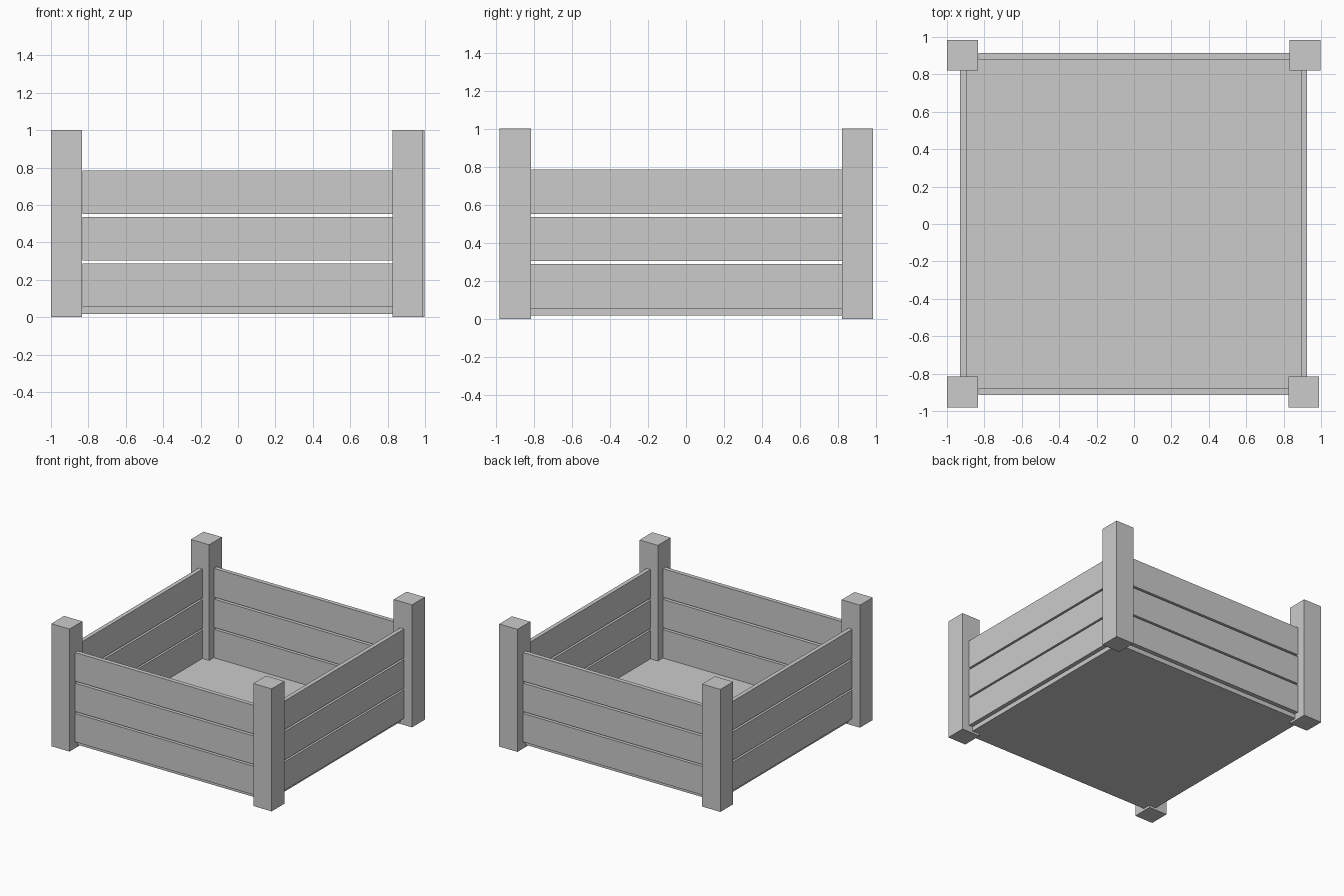
import bpy

if "Cube" in bpy.data.objects:
    bpy.data.objects.remove(bpy.data.objects["Cube"])


def box(name, x, y, z):
    """Axis-aligned box from (min, max) ranges."""
    bpy.ops.mesh.primitive_cube_add(size=1, location=[(a + b) / 2 for a, b in (x, y, z)])
    ob = bpy.context.object
    ob.name = name
    ob.scale = [b - a for a, b in (x, y, z)]
    bpy.ops.object.transform_apply(location=False, rotation=False, scale=True)
    return ob


# Corner posts, set very slightly unevenly like hand-built timber
POST = 0.165
for name, x, y in (("front_left_post", -1.0, -0.98), ("front_right_post", 0.825, -0.98),
                   ("back_left_post", -1.0, 0.82), ("back_right_post", 0.832, 0.82)):
    box(name, (x, x + POST), (y, y + POST), (0, 1))

# Three rows of planks on each side
for row, z in enumerate(((0.055, 0.288), (0.303, 0.535), (0.551, 0.785)), 1):
    box(f"front_plank_{row}", (-0.832, 0.826), (-0.915, -0.88), z)
    box(f"back_plank_{row}", (-0.832, 0.832), (0.88, 0.915), z)
    box(f"left_plank_{row}", (-0.93, -0.896), (-0.818, 0.822), z)
    box(f"right_plank_{row}", (0.892, 0.926), (-0.818, 0.822), z)

# Floor panel below the planks
box("floor_panel", (-0.896, 0.892), (-0.88, 0.88), (0.018, 0.056))
